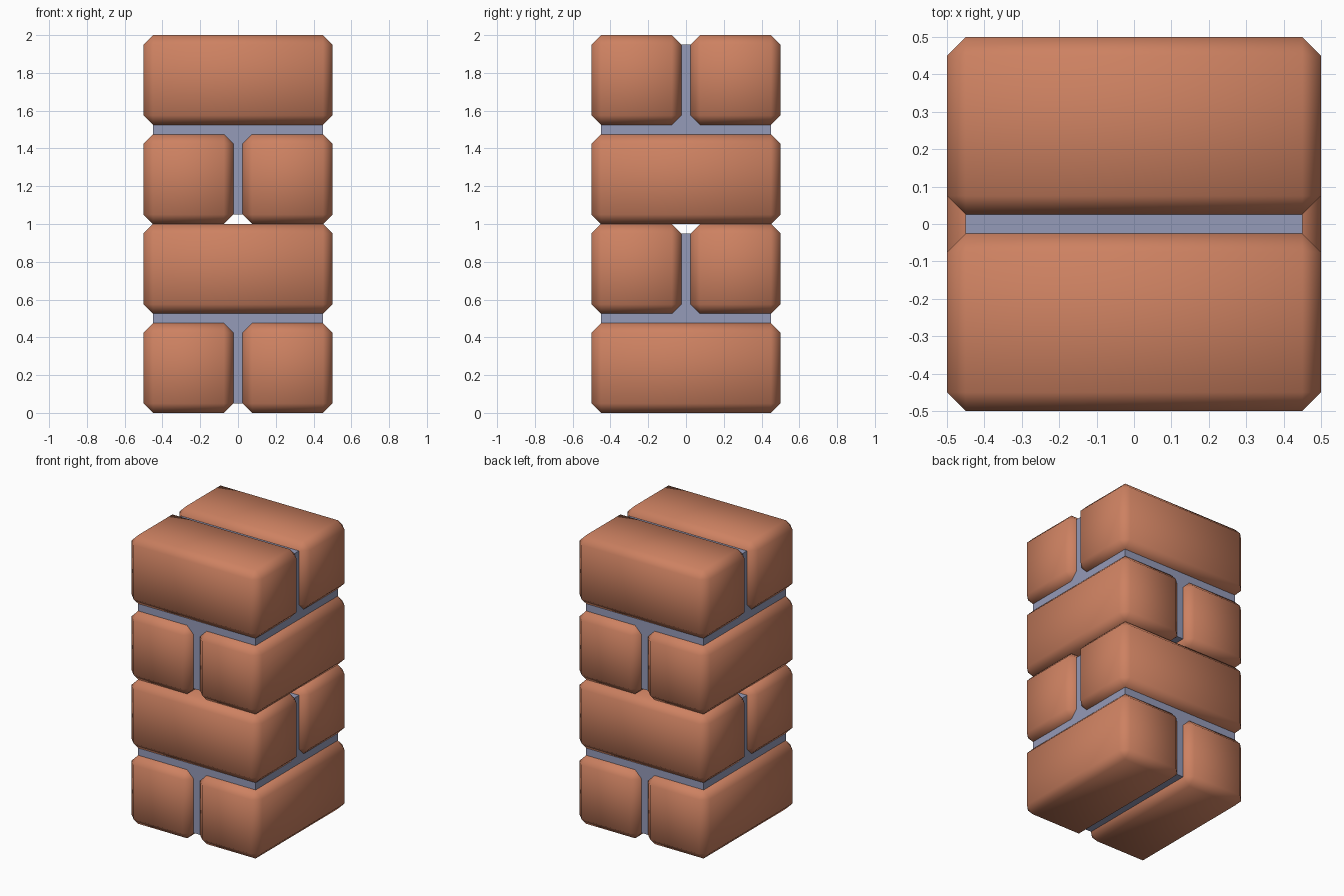
import bpy

cube = bpy.data.objects.get("Cube")
if cube:
    bpy.data.objects.remove(cube, do_unlink=True)


def make_material(name, rgb):
    mat = bpy.data.materials.new(name)
    mat.use_nodes = True
    color = (*rgb, 1.0)
    mat.diffuse_color = color
    mat.node_tree.nodes["Principled BSDF"].inputs["Base Color"].default_value = color
    return mat


def make_box(name, low, high, mat):
    center = [(a + b) / 2 for a, b in zip(low, high)]
    bpy.ops.mesh.primitive_cube_add(size=1, location=center)
    obj = bpy.context.object
    obj.name = name
    obj.scale = [b - a for a, b in zip(low, high)]
    bpy.ops.object.transform_apply(location=False, rotation=False, scale=True)
    obj.data.materials.append(mat)
    return obj


clay = make_material("terracotta brick", (0.61, 0.22, 0.12))
grout = make_material("blue grey mortar", (0.30, 0.325, 0.48))

HALF, GAP, CHAMFER, COURSE = 0.5, 0.025, 0.05, 0.475


def make_brick(name, bottom, split_axis, side):
    """Half of a course, on one side of a joint across split_axis."""
    low = [-HALF, -HALF, bottom]
    high = [HALF, HALF, bottom + COURSE]
    if side > 0:
        low[split_axis] = GAP
    else:
        high[split_axis] = -GAP
    brick = make_box(name, low, high, clay)
    bevel = brick.modifiers.new("Chamfer", "BEVEL")
    bevel.width = CHAMFER
    bevel.segments = 1
    bevel.limit_method = "NONE"
    bpy.ops.object.modifier_apply(modifier=bevel.name)
    # Soft shading across the chamfers
    bpy.ops.object.shade_smooth()


# Two stacked blocks, each a mortar core with two crossing courses
for label, base in (("lower", 0.0), ("upper", 1.0)):
    inset = HALF - CHAMFER
    make_box(f"{label}_mortar_core", (-inset, -inset, base + CHAMFER),
             (inset, inset, base + 1 - CHAMFER), grout)
    for side, x_name, y_name in ((-1, "right", "front"), (1, "left", "back")):
        make_brick(f"{label}_{x_name}_brick", base, 0, side)
        make_brick(f"{label}_{y_name}_brick", base + 1 - COURSE, 1, side)
